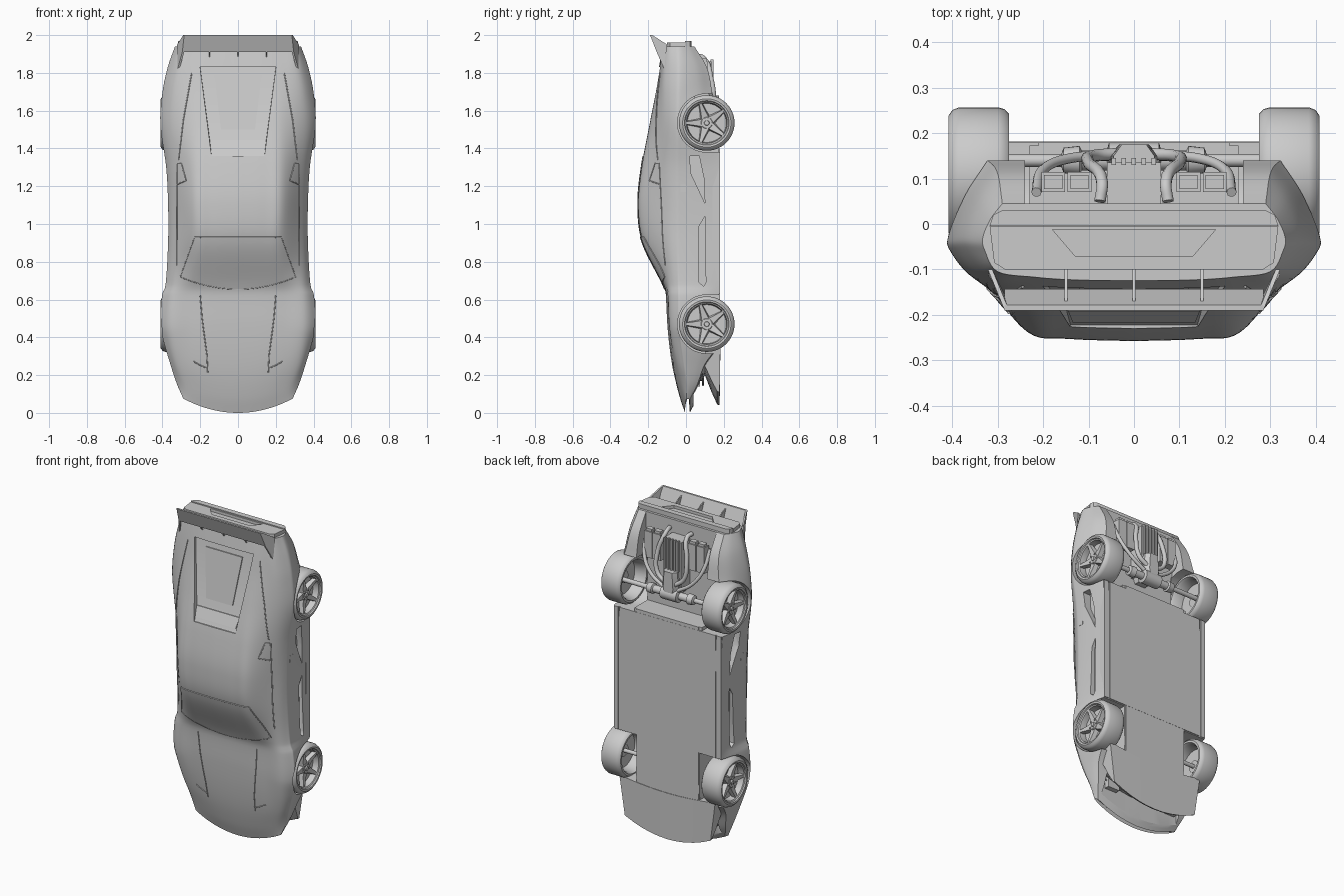
import bpy, bmesh
from math import sin, cos, pi, tau
from mathutils import Vector

if "Cube" in bpy.data.objects:
    bpy.data.objects.remove(bpy.data.objects["Cube"])


def finish(ob, angle=0.6):
    bpy.ops.object.select_all(action='DESELECT')
    ob.select_set(True)
    bpy.context.view_layer.objects.active = ob
    bpy.ops.object.shade_smooth_by_angle(angle=angle)
    return ob


def loft(name, rings, wrap=False, caps=True, closed=True):
    """Skin a list of point rings."""
    bm = bmesh.new()
    vs = [[bm.verts.new(p) for p in r] for r in rings]
    n, m = len(vs[0]), len(vs)
    for i in range(m if wrap else m - 1):
        for j in range(n if closed else n - 1):
            a, b = vs[i], vs[(i + 1) % m]
            bm.faces.new((a[j], a[(j + 1) % n], b[(j + 1) % n], b[j]))
    if caps and not wrap:
        bm.faces.new(vs[0])
        bm.faces.new(vs[-1])
    bmesh.ops.recalc_face_normals(bm, faces=bm.faces)
    me = bpy.data.meshes.new(name)
    bm.to_mesh(me)
    bm.free()
    ob = bpy.data.objects.new(name, me)
    bpy.context.collection.objects.link(ob)
    return finish(ob)


def prism(name, yz, x0, x1):
    return loft(name, [[(x, y, z) for y, z in yz] for x in (x0, x1)])


def box(name, x0, x1, y0, y1, z0, z1):
    return prism(name, [(y0, z0), (y1, z0), (y1, z1), (y0, z1)], x0, x1)


def lathe(name, prof, cy, cz, s=1, n=48, ring=False):
    """Turn an (x, radius) profile about the x direction."""
    return loft(name, [[(s * x, cy + r * cos(tau * i / n), cz + r * sin(tau * i / n))
                        for i in range(n)] for x, r in prof], wrap=ring)


def tube(name, pts, r, smooth=True):
    cu = bpy.data.curves.new(name, 'CURVE')
    cu.dimensions, cu.bevel_depth, cu.bevel_resolution, cu.use_fill_caps = '3D', r, 3, True
    cu.resolution_u = 6
    sp = cu.splines.new('BEZIER')
    sp.bezier_points.add(len(pts) - 1)
    for b, p in zip(sp.bezier_points, pts):
        b.co = p
        b.handle_left_type = b.handle_right_type = 'AUTO' if smooth else 'VECTOR'
    ob = bpy.data.objects.new(name, cu)
    bpy.context.collection.objects.link(ob)


def cut(ob, cutters):
    for c in cutters:
        m = ob.modifiers.new('cut', 'BOOLEAN')
        m.operation, m.solver, m.object = 'DIFFERENCE', 'EXACT', c
        bpy.context.view_layer.objects.active = ob
        bpy.ops.object.modifier_apply(modifier=m.name)
        bpy.data.objects.remove(c)
    finish(ob)


def interp(rows, t):
    """Smooth curve through rows of (t, values...)."""
    i = max(k for k in range(len(rows) - 1) if rows[k][0] <= t + 1e-9)
    a, b = rows[i], rows[i + 1]
    p, q = rows[max(i - 1, 0)], rows[min(i + 2, len(rows) - 1)]
    h = b[0] - a[0]
    u = (t - a[0]) / h
    out = []
    for k in range(1, len(a)):
        ma, mb = (b[k] - p[k]) / (b[0] - p[0]) * h, (q[k] - a[k]) / (q[0] - a[0]) * h
        out.append((2*u**3 - 3*u*u + 1) * a[k] + (u**3 - 2*u*u + u) * ma
                   + (3*u*u - 2*u**3) * b[k] + (u**3 - u*u) * mb)
    return out


# Body stations: z, half width, top y, roof edge x, shoulder x, shoulder y, widest y, base x, base y
ST = [(0.00, .29, -.005, .20, .26, -.002, .004, .28, .02),
      (0.08, .325, -.032, .21, .28, -.02, .012, .31, .06),
      (0.20, .36, -.062, .24, .32, -.045, 0, .34, .10),
      (0.33, .39, -.083, .25, .34, -.068, -.01, .36, .17),
      (0.47, .41, -.097, .25, .35, -.085, -.02, .37, .175),
      (0.63, .40, -.107, .25, .345, -.09, -.02, .365, .175),
      (0.67, .384, -.118, .245, .335, -.092, -.02, .365, .175),
      (0.91, .37, -.234, .23, .33, -.115, -.02, .36, .175),
      (1.10, .37, -.258, .235, .33, -.12, -.02, .36, .175),
      (1.30, .38, -.240, .235, .335, -.125, -.02, .365, .175),
      (1.53, .41, -.197, .235, .35, -.122, -.02, .37, .165),
      (1.70, .397, -.164, .24, .34, -.12, -.02, .32, .138),
      (1.83, .37, -.143, .24, .32, -.115, -.02, .30, .11),
      (1.94, .333, -.125, .22, .30, -.105, -.03, .29, .045)]


def half(z):
    w, t, e, s, ts, m, wb, b = interp(ST, z)
    p = [(0, t), (e * .6, t + .02 * (m - t)), (e, t + .085 * (m - t)), (s, ts),
         (w * .985, ts + .6 * (m - ts)), (w, m), (.6 * w + .4 * wb, m + .55 * (b - m)), (wb, b)]
    rows = [(i, x, y) for i, (x, y) in enumerate(p)]
    return [interp(rows, k / 6) for k in range(43)]


def warp(x, y, z):
    """Curve the nose back towards its corners."""
    return (x, y, z + .9 * x * x * max(0, 1 - z / .45))


def on_top(x, z, lift=.002):
    h = half(z)
    for (xa, ya), (xb, yb) in zip(h, h[1:]):
        if xa <= abs(x) <= xb:
            return warp(x, ya + (yb - ya) * (abs(x) - xa) / (xb - xa) - lift, z)
    return warp(x, h[20][1], z)


def seam(name, pts, r=.003):
    """Thin line following the upper body through (x, z) points."""
    line = []
    for (xa, za), (xb, zb) in zip(pts, pts[1:]):
        n = max(2, int(abs(zb - za) / .02) + int(abs(xb - xa) / .03))
        line += [on_top(xa + (xb - xa) * k / n, za + (zb - za) * k / n) for k in range(n)]
    tube(name, line + [on_top(*pts[-1])], r, False)


rings = []
for i in range(98):
    z = 1.94 * i / 97
    h = half(z)
    wb, b = h[-1]
    r = h + [(wb * k / 4, b) for k in range(3, -4, -1)] + [(-x, y) for x, y in h[:0:-1]]
    rings.append([warp(x, y, z) for x, y in r])
body = loft('body_shell', rings)

# Openings: wheel arches, side vents, engine bay, rear deck channel, nose mouth
WY, WZ = .11, (.47, 1.535)
cutters = [box('bay_cutter', -.24, .24, .045, .4, 1.40, 2.1),
           loft('deck_cutter', [[(-h, f, z), (h, f, z), (h + .015, -.4, z), (-h - .015, -.4, z)]
                                for z, h, f in ((1.36, .14, -.222), (1.45, .15, -.185), (1.83, .20, -.124))]),
           loft('mouth_cutter', [[warp(x, y, z) for y, z in ((.04, .03), (.2, .03), (.2, .17), (.04, .17))]
                                 for x in [-.27 + .054 * k for k in range(11)]])]
for s in (1, -1):
    for zc, xi in zip(WZ, (.215, .23)):
        arch = [(WY - .155 * sin(pi * k / 24), zc - .155 * cos(pi * k / 24)) for k in range(25)]
        cutters.append(prism('arch_cutter', [(.3, zc - .155)] + arch + [(.3, zc + .155)], s * xi, s * .5))
    cutters.append(prism('slot_cutter', [(.095, .67), (.105, .69), (.10, 1.04), (.07, .99), (.07, .69)], s * .345, s * .5))
    cutters.append(prism('intake_cutter', [(.10, 1.11), (.095, 1.24), (.07, 1.36), (.02, 1.36), (.025, 1.27)], s * .335, s * .5))
cut(body, cutters)

# Floor, sills, nose splitter and grille
box('floor_plate', -.21, .21, .16, .179, .31, 1.40)
box('floor_plate_mid', -.325, .325, .16, .180, .63, 1.38)
loft('nose_splitter', [[warp(x * f, y, z) for y, z, f in ((.178, .04, .94), (.182, .325, 1.05), (.10, .325, 1.05),
                                                          (.10, .20, 1), (.135, .11, .97), (.165, .045, .94))]
                       for x in [-.31 + .062 * k for k in range(11)]])
for y in (.06, .09):
    tube('grille_bar', [warp(x, y, .145) for x in (-.27, -.14, 0, .14, .27)], .004)
for s in (1, -1):
    box('sill', s * .335, s * .365, .14, .18, .63, 1.38)
    box('lamp_pod', s * .17, s * .25, .045, .075, .14, .21)

# Windscreen, window lines and bonnet creases laid on the body surface
def screen(u, v):
    return u * (.305 - .075 * v), (.655 + .065 * u * u) * (1 - v) + .93 * v


loft('windscreen', [[on_top(*screen(u / 10, v / 10), .004) for u in range(-10, 11)] for v in range(11)],
     caps=False, closed=False)
edge = [(k / 10, 0) for k in range(-10, 11)]
seam('windscreen_frame', [screen(u, v) for u, v in edge + [(1, 1), (-1, 1), (-1, 0)]])
for s in (1, -1):
    seam('bonnet_crease', [(s * .20, .62), (s * .19, .5), (s * .165, .3), (s * .16, .2)])
    seam('bonnet_notch', [(s * .165, .225), (s * .20, .235), (s * .235, .25)])
    seam('window_line', [(s * .325, .78), (s * .322, 1.32)])
    seam('quarter_window', [(s * .322, 1.21), (s * .275, 1.23), (s * .30, 1.32), (s * .322, 1.32)])
    seam('buttress_line', [(s * .315, 1.34), (s * .29, 1.55), (s * .245, 1.80)])
    box('door_handle', s * .36, s * .374, -.03, .0, 1.17, 1.21)

# Rear window and engine cover in the deck channel
loft('engine_cover', [[(-h, f, z), (h, f, z), (h, f + .02, z), (-h, f + .02, z)]
                      for z, h, f in ((1.50, .09, -.183), (1.79, .125, -.137))])
loft('rear_window', [[(-h, f, z), (h, f, z), (h, f + .02, z), (-h, f + .02, z)]
                     for z, h, f in ((1.385, .135, -.217), (1.445, .145, -.192))])

# Tail panel, plate recess, bumper
tail = loft('tail_panel', [[(-.318, -.005, z), (.318, -.005, z), (.308, -.085, z), (.285, -.10, z),
                            (-.285, -.10, z), (-.308, -.085, z)] for z in (1.90, 1.962)])
cut(tail, [loft('plate_cutter', [[(-.18, -.012, z), (.18, -.012, z), (.13, -.07, z), (-.13, -.07, z)]
                                 for z in (1.945, 2.1)])])
loft('rear_bumper', [[(-.318, -.004, z), (.318, -.004, z), (.31, .02, z), (.29, .03, z), (-.29, .03, z), (-.31, .02, z)]
                     for z in (1.88, 1.968)])

# Rear wing with end plates and struts
prism('wing', [(-.155, 1.91), (-.19, 2.0), (-.178, 2.0), (-.143, 1.915)], -.285, .285)
for s in (1, -1):
    loft('wing_end', [[(s * (x + d), y, z) for x, y, z in
                       ((.31, -.115, 1.82), (.285, -.155, 1.91), (.275, -.19, 2.0), (.28, -.178, 2.0), (.312, -.10, 1.95))]
                      for d in (0, .010)])
for x in (-.15, 0, .15):
    prism('wing_strut', [(-.10, 1.85), (-.155, 1.91), (-.18, 1.985), (-.10, 1.95)], x - .003, x + .003)

# Wheels: tyre and barrel, disc, hub and five spokes
TYRE = [(.29, .112), (.275, .12), (.275, .132), (.285, .143), (.30, .147), (.385, .147), (.40, .141),
        (.409, .128), (.407, .118), (.40, .115), (.396, .108), (.36, .103)]
for s in (1, -1):
    for zc in WZ:
        lathe('wheel', TYRE, WY, zc, s, ring=True)
        lathe('brake_disc', [(.345, .106), (.36, .104)], WY, zc, s, 40)
        lathe('hub', [(.34, .036), (.383, .034), (.388, .028), (.388, .014), (.395, .012)], WY, zc, s, 24)
        for k in range(5):
            a = tau * k / 5 + pi
            rad, side = Vector((0, cos(a), sin(a))), Vector((0, -sin(a), cos(a)))
            c = Vector((0, WY, zc))
            loft('spoke', [[c + rad * r + side * w + Vector((s * x, 0, 0))
                            for w, x in ((-h, d - .025), (h, d - .025), (h * .7, d), (-h * .7, d))]
                           for r, h, d in ((.012, .03, .384), (.06, .019, .388), (.107, .010, .397))])
            b = c + rad * .026 + side * .012
            lathe('wheel_nut', [(.38, .005), (.393, .005)], b.y, b.z, s, 6)

# Axles and transaxle
lathe('rear_axle', [(-.345, .014), (-.16, .014), (-.155, .028), (-.12, .032), (-.115, .022), (-.06, .022), (-.055, .04),
                    (.055, .04), (.06, .022), (.115, .022), (.12, .032), (.155, .028), (.16, .014), (.345, .014)],
      .14, WZ[1], 1, 24)
for s in (1, -1):
    lathe('front_axle', [(.2, .012), (.345, .012)], WY, WZ[0], s, 16)

# Engine block, silencers, exhaust pipes
box('engine_block', -.06, .06, .04, .135, 1.56, 1.86)
loft('gearbox', [[(-h, .05, z), (h, .05, z), (h, .15, z), (h * .6, .175, z), (-h * .6, .175, z), (-h, .15, z)]
                 for z, h in ((1.53, .035), (1.58, .055), (1.68, .045))])
for k in range(5):
    box('engine_rib', -.05 + .022 * k, -.04 + .022 * k, .13, .145, 1.68, 1.87)
for s in (1, -1):
    tube('exhaust_pipe', [(s * .03, .155, 1.60), (s * .09, .15, 1.65), (s * .10, .135, 1.76), (s * .07, .09, 1.88), (s * .075, .05, 1.89)], .013)
    tube('outer_pipe', [(s * .05, .15, 1.57), (s * .14, .145, 1.63), (s * .20, .12, 1.72), (s * .215, .07, 1.84)], .011)
    for x in (.12, .178):
        box('silencer', s * (x - .026), s * (x + .026), .07, .115, 1.70, 1.86)
        box('silencer_cap', s * (x - .02), s * (x + .02), .077, .108, 1.85, 1.875)
